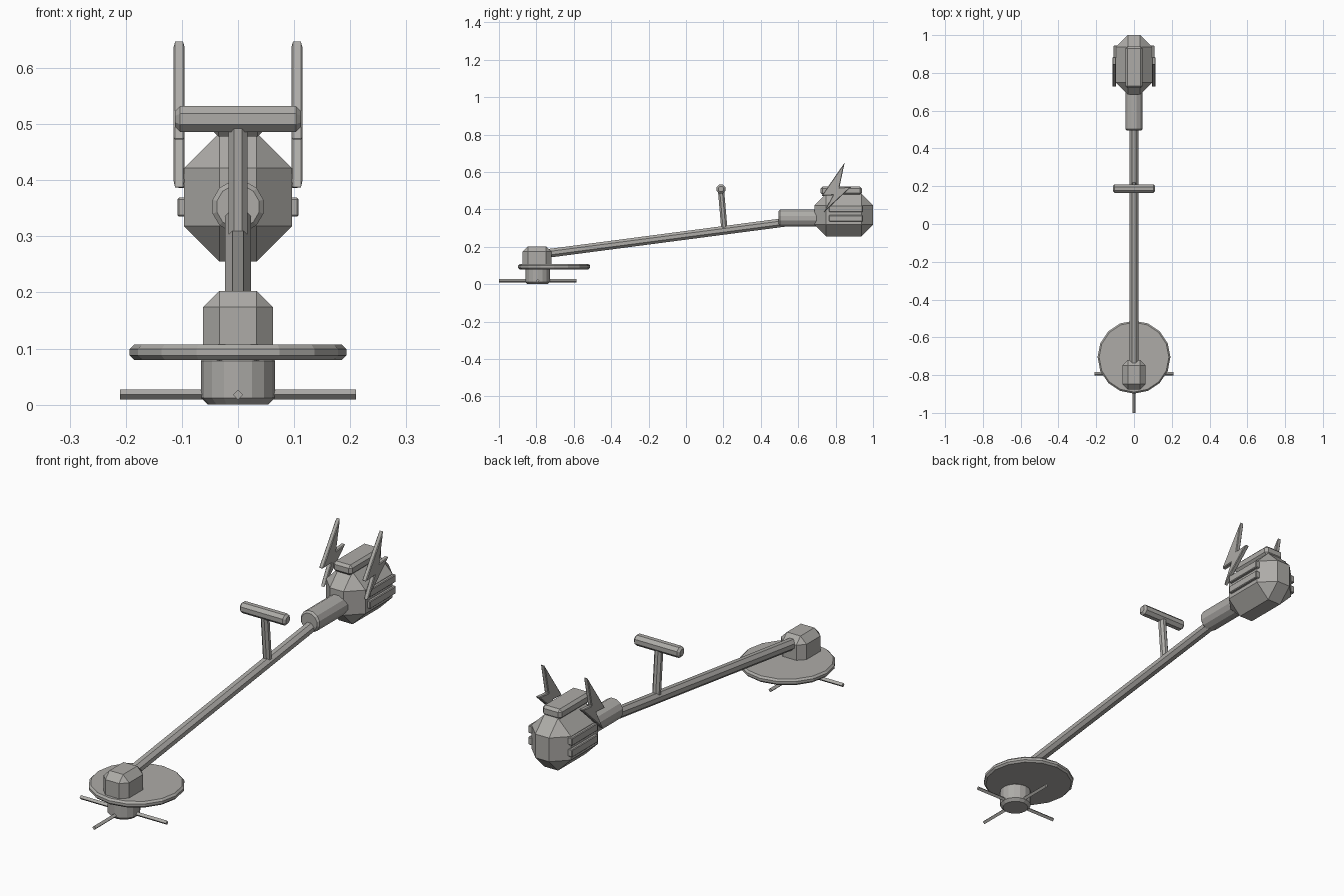
import bpy, bmesh, math
from mathutils import Vector, Matrix

if "Cube" in bpy.data.objects:
    bpy.data.objects.remove(bpy.data.objects["Cube"])

grey = bpy.data.materials.new("warm_grey")
grey.diffuse_color = (0.42, 0.41, 0.39, 1)
grey.use_nodes = True
grey.node_tree.nodes["Principled BSDF"].inputs["Base Color"].default_value = grey.diffuse_color


def finish(name, bm, bevel=0.0, limit=30):
    """Turn a bmesh into a flat-shaded object, optionally chamfered."""
    bmesh.ops.recalc_face_normals(bm, faces=bm.faces)
    me = bpy.data.meshes.new(name)
    bm.to_mesh(me)
    bm.free()
    me.materials.append(grey)
    ob = bpy.data.objects.new(name, me)
    bpy.context.collection.objects.link(ob)
    if bevel:
        mod = ob.modifiers.new("chamfer", 'BEVEL')
        mod.width = bevel
        mod.segments = 1
        mod.limit_method = 'ANGLE'
        mod.angle_limit = math.radians(limit)
    return ob


def box(name, lo, hi, bevel=0.0):
    lo, hi = Vector(lo), Vector(hi)
    bm = bmesh.new()
    bmesh.ops.create_cube(bm, size=1)
    for v in bm.verts:
        v.co = Vector(v.co[i] * (hi[i] - lo[i]) + (lo[i] + hi[i]) / 2 for i in range(3))
    return finish(name, bm, bevel)


def chamfer_box(name, lo, hi, c):
    """Box whose edges and corners are all cut back by a wide chamfer c."""
    lo, hi = Vector(lo), Vector(hi)
    mid, half = (lo + hi) / 2, (hi - lo) / 2
    bm = bmesh.new()
    for axis in range(3):
        for sx in (-1, 1):
            for sy in (-1, 1):
                for sz in (-1, 1):
                    s = (sx, sy, sz)
                    bm.verts.new([mid[i] + s[i] * (half[i] - (0 if i == axis else c))
                                  for i in range(3)])
    bmesh.ops.convex_hull(bm, input=bm.verts)
    bmesh.ops.dissolve_limit(bm, angle_limit=0.02, verts=bm.verts, edges=bm.edges)
    return finish(name, bm)


def rod(name, a, b, r, sides, bevel=0.0, turn=0.0):
    """Prism of the given side count running from a to b."""
    a, b = Vector(a), Vector(b)
    d = b - a
    bm = bmesh.new()
    bmesh.ops.create_cone(bm, cap_ends=True, segments=sides, radius1=r, radius2=r, depth=d.length)
    rot = d.to_track_quat('Z', 'Y').to_matrix().to_4x4()
    bm.transform(Matrix.Translation((a + b) / 2) @ rot @ Matrix.Rotation(turn, 4, 'Z'))
    return finish(name, bm, bevel, 60)


EIGHTH = math.pi / 8

# Cutting head: gearbox, guard disc, spool and four cutting lines
chamfer_box("gearbox", (-0.062, -0.875, 0.075), (0.062, -0.72, 0.203), 0.029)
rod("guard_disc", (0, -0.705, 0.08), (0, -0.705, 0.107), 0.193, 16, 0.008)
rod("spool", (0, -0.793, 0), (0, -0.793, 0.09), 0.066, 16, 0.012)
for i, (dx, dy) in enumerate([(0.21, 0), (-0.21, 0), (0, 0.207), (0, -0.207)]):
    rod(f"cutting_line_{i + 1}", (0, -0.793, 0.018), (dx, -0.793 + dy, 0.018), 0.009, 4)

# Shaft and hand grip
rod("shaft", (0, -0.76, 0.162), (0, 0.53, 0.331), 0.025, 8, 0, EIGHTH)
rod("handle_post", (0, 0.206, 0.285), (0, 0.187, 0.505), 0.018, 8, 0, EIGHTH)
rod("handle_grip", (-0.112, 0.187, 0.509), (0.112, 0.187, 0.509), 0.025, 8, 0.009, EIGHTH)

# Engine: clutch tube, body and top cover
rod("clutch_tube", (0, 0.495, 0.353), (0, 0.74, 0.353), 0.047, 12, 0.008, math.pi / 12)
chamfer_box("engine_body", (-0.096, 0.686, 0.255), (0.096, 1.0, 0.485), 0.063)
box("engine_cover", (-0.046, 0.72, 0.478), (0.046, 0.94, 0.523), 0.011)

# Lightning-bolt plates and cooling bars on both sides
bolt = [(0.848, 0.65), (0.725, 0.472), (0.786, 0.476), (0.737, 0.385),
        (0.885, 0.522), (0.82, 0.516)]
for side, s in (("left", -1), ("right", 1)):
    bm = bmesh.new()
    face = bm.faces.new([bm.verts.new((s * 0.095, y, z)) for y, z in bolt])
    ext = bmesh.ops.extrude_face_region(bm, geom=[face])
    new = [g for g in ext["geom"] if isinstance(g, bmesh.types.BMVert)]
    bmesh.ops.translate(bm, verts=new, vec=(s * 0.02, 0, 0))
    finish(f"bolt_plate_{side}", bm, 0.003)
    for row, z in (("lower", 0.335), ("upper", 0.386)):
        xs = sorted((s * 0.08, s * 0.108))
        box(f"cooling_bar_{row}_{side}", (xs[0], 0.765, z), (xs[1], 0.945, z + 0.034), 0.003)
